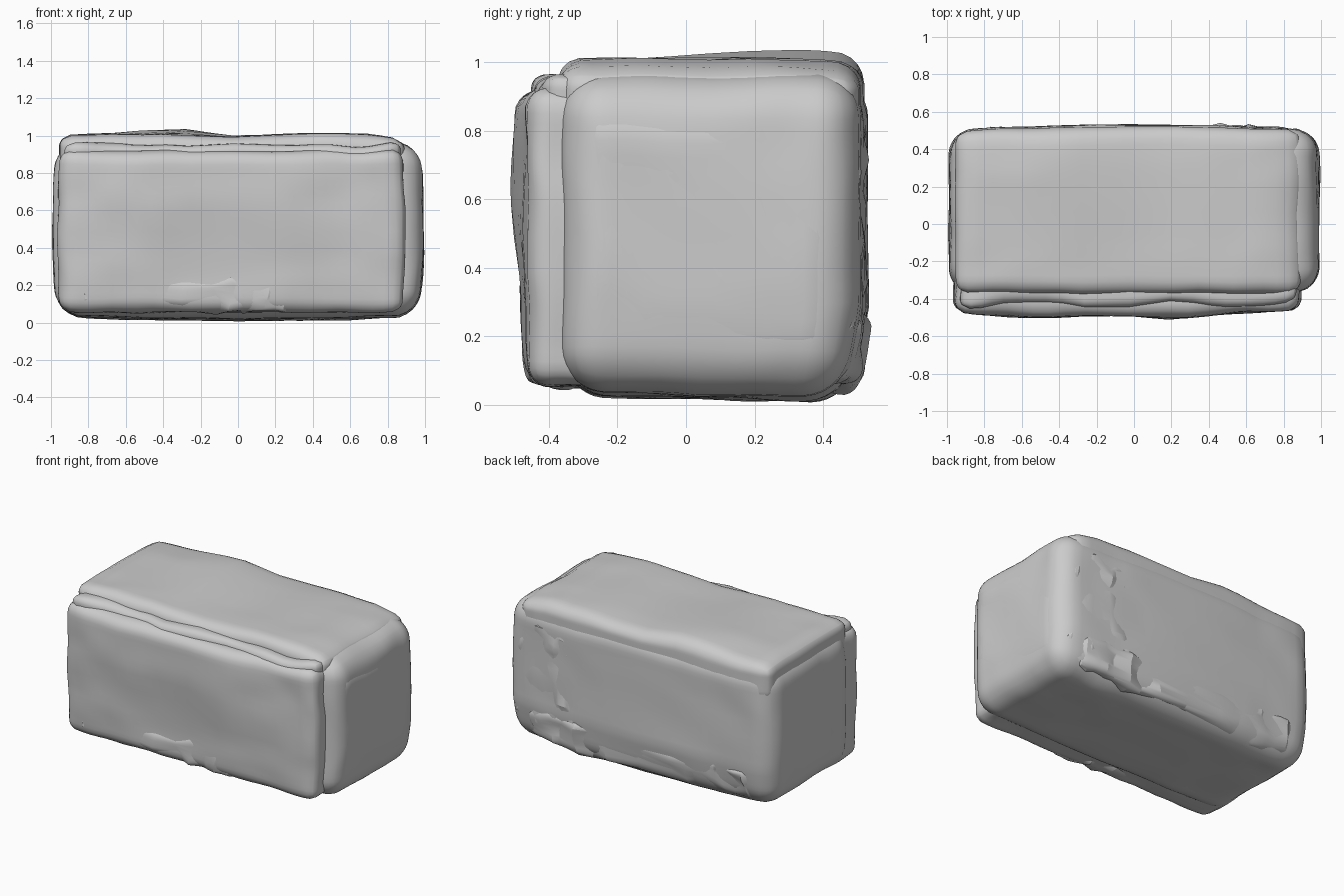
import bpy
import bmesh
import math
from mathutils import Vector, noise

cube = bpy.data.objects.get("Cube")
if cube:
    bpy.data.objects.remove(cube, do_unlink=True)

stone = bpy.data.materials.new("grey stone")
stone.use_nodes = True
GREY = (0.6, 0.6, 0.6, 1)
stone.diffuse_color = GREY
stone.node_tree.nodes["Principled BSDF"].inputs["Base Color"].default_value = GREY


def hump(v, centre, width):
    return math.exp(-((v - centre) / width) ** 2)


def block(name, lo, hi, radius, warp, cuts=17, rough=0.008, scale=5, angle=40):
    """Rounded block between two corners, bent by a warp rule and roughened."""
    lo, hi = Vector(lo), Vector(hi)
    bm = bmesh.new()
    bmesh.ops.create_cube(bm, size=2)
    bmesh.ops.subdivide_edges(bm, edges=bm.edges[:], cuts=cuts, use_grid_fill=True)
    for v in bm.verts:
        p, core = Vector(), Vector()
        for i in range(3):
            u = math.copysign(abs(v.co[i]) ** 0.6, v.co[i])
            p[i] = lo[i] + (hi[i] - lo[i]) * (u + 1) / 2
            core[i] = min(max(p[i], lo[i] + radius), hi[i] - radius)
        d = p - core
        if d.length > 0:
            p = core + d.normalized() * max(abs(c) for c in d)
        p = warp(p)
        v.co = p + noise.noise_vector(p * scale) * rough
    bmesh.ops.recalc_face_normals(bm, faces=bm.faces)
    mesh = bpy.data.meshes.new(name)
    bm.to_mesh(mesh)
    bm.free()
    mesh.materials.append(stone)
    obj = bpy.data.objects.new(name, mesh)
    bpy.context.collection.objects.link(obj)
    bpy.ops.object.select_all(action='DESELECT')
    obj.select_set(True)
    bpy.context.view_layer.objects.active = obj
    bpy.ops.object.shade_smooth_by_angle(angle=math.radians(angle))


def body_warp(p):
    x, y, z = p
    end = 1 - x * x
    # ends bulge at mid height, back leans in low down, underside sags to the back
    q = Vector(p)
    q.x *= 1 - 0.04 * abs((z - 0.5) / 0.5) ** 3
    if y > 0:
        q.y += (0.03 * end - 0.015) * y / 0.5 - 0.05 * max(0, 0.3 - z) / 0.3
    if z < 0.5:
        q.z -= (0.02 * end + 0.025 * (y + 0.4)) * (0.5 - z) / 0.5
    return q


def top_warp(p):
    x, y, z = p
    q = Vector(p)
    # ridge along the back, dip in the middle, drop at one end
    t = max(0, (z - 0.85) / 0.15)
    q.z += t * (0.035 * hump(x, -0.32, 0.3) * hump(y, 0.4, 0.4)
                - 0.015 * hump(x, 0, 0.2) + 0.008 * hump(x, 0.4, 0.3))
    q.z -= t * (0.02 * max(0, (y - 0.2) / 0.3) ** 2 + 0.03 * max(0, (x - 0.7) / 0.2))
    q.y += 0.025 * (1 - x * x) * max(0, y) / 0.5
    return q


def front_warp(p):
    x, y, z = p
    q = Vector(p)
    out = max(0, (-0.25 - y) / 0.21)
    q.y -= out * hump(z, 0.7, 0.45) * (0.04 * hump(x, 0.2, 0.3) + 0.035 * hump(x, -0.5, 0.4))
    # shallow hollow low in the middle
    q.y += out * 0.025 * hump(x, -0.15, 0.25) * hump(z, 0.35, 0.2)
    q.x *= 1 - 0.03 * abs(z - 0.5)
    return q


def ledge_warp(p):
    q = Vector(p)
    q.y += 0.015 * math.sin(9 * p.x) * (p.y < -0.2)
    q.z += 0.01 * math.sin(7 * p.x + 1)
    return q


# Main mass and the layered shells around it
block("stone_core", (-0.99, -0.365, 0.045), (0.99, 0.515, 0.965), 0.13, body_warp, 23)
block("top_layer", (-0.955, -0.37, 0.75), (0.89, 0.495, 1.005), 0.07, top_warp)
block("upper_ledge", (-0.93, -0.43, 0.75), (0.87, 0.1, 0.955), 0.05, ledge_warp, 19, 0.018)
block("front_layer", (-0.965, -0.465, 0.055), (0.895, -0.1, 0.92), 0.07, front_warp, 21, 0.012)
block("left_end_layer", (0.8, -0.33, 0.11), (0.99, 0.47, 0.88), 0.09, body_warp, 13, 0.015)

# Broken patches breaking through the back, its foot and the foot of the front
for name, lo, hi in (
        ("back_foot_patch", (-0.85, 0.3, 0.08), (0.85, 0.52, 0.3)),
        ("back_edge_patch", (0.45, 0.3, 0.1), (0.92, 0.512, 0.85)),
        ("front_foot_patch", (-0.9, -0.465, 0.08), (0.3, -0.3, 0.26))):
    block(name, lo, hi, 0.06, body_warp, 15, 0.035, 9, 20)
